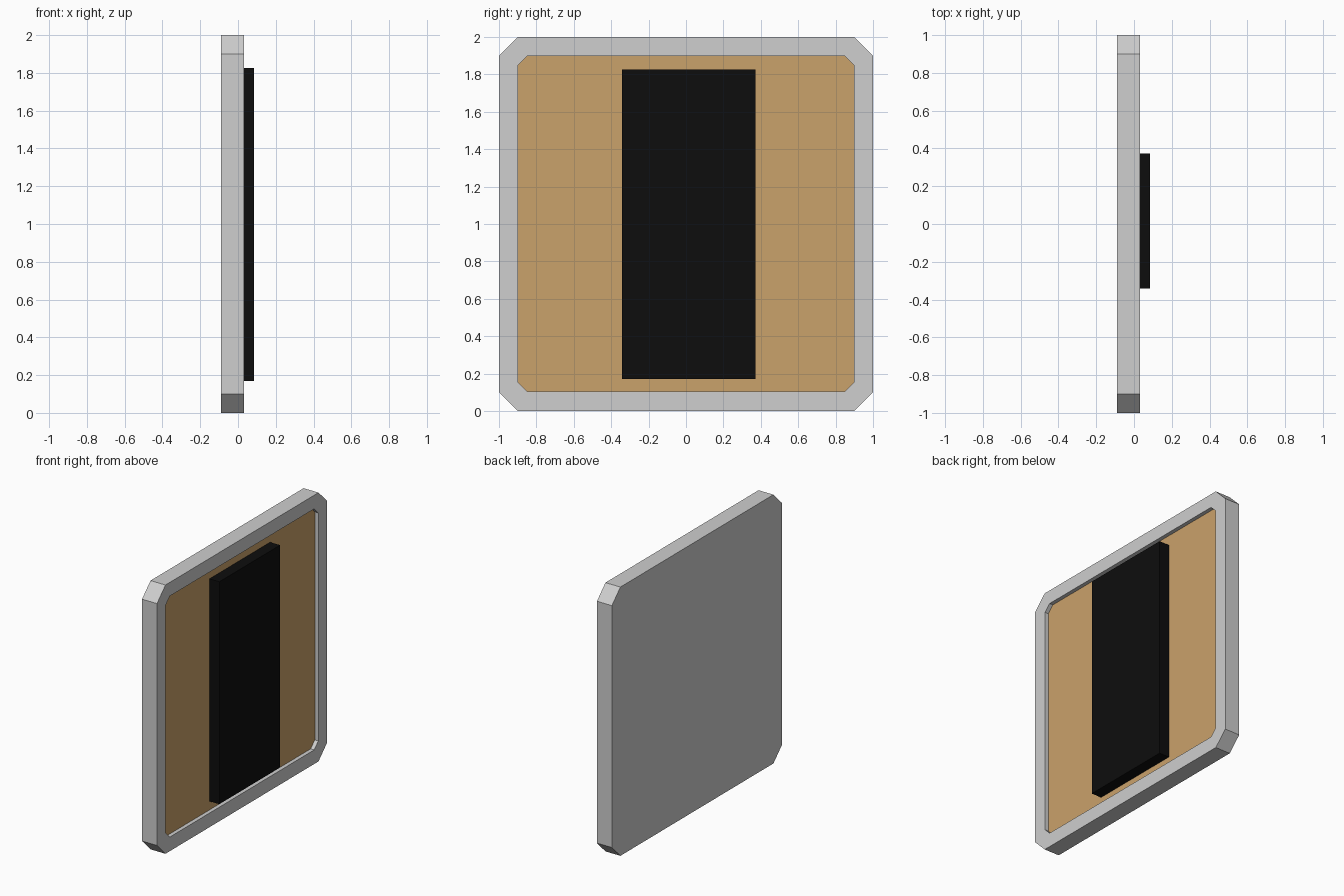
import bpy, bmesh

if "Cube" in bpy.data.objects:
    bpy.data.objects.remove(bpy.data.objects["Cube"])

X_BACK, X_RIM, X_BOARD, X_PANEL = -0.09, 0.033, 0.004, 0.086


def material(name, rgb):
    m = bpy.data.materials.new(name)
    m.diffuse_color = (*rgb, 1)
    m.use_nodes = True
    m.node_tree.nodes["Principled BSDF"].inputs["Base Color"].default_value = m.diffuse_color
    return m


grey = material("light grey", (0.62, 0.62, 0.62))
tan = material("tan", (0.59, 0.36, 0.145))
black = material("black", (0.004, 0.004, 0.004))


def octagon(y0, y1, z0, z1, c):
    """Rectangle in the YZ plane with cut corners, anticlockwise from +x."""
    return [(y0 + c, z0), (y1 - c, z0), (y1, z0 + c), (y1, z1 - c),
            (y1 - c, z1), (y0 + c, z1), (y0, z1 - c), (y0, z0 + c)]


def finish(bm, name, mats):
    bmesh.ops.recalc_face_normals(bm, faces=bm.faces)
    me = bpy.data.meshes.new(name)
    bm.to_mesh(me)
    bm.free()
    for m in mats:
        me.materials.append(m)
    ob = bpy.data.objects.new(name, me)
    bpy.context.collection.objects.link(ob)
    return ob


# Tray: closed back, raised rim, recessed board face
bm = bmesh.new()
outer = octagon(-1, 1, 0, 2, 0.1)
inner = octagon(-0.897, 0.897, 0.105, 1.898, 0.048)
rings = [[bm.verts.new((x, y, z)) for y, z in pts] for x, pts in
         ((X_BACK, outer), (X_RIM, outer), (X_RIM, inner), (X_BOARD, inner))]
for a, b in zip(rings, rings[1:]):
    for i in range(8):
        j = (i + 1) % 8
        bm.faces.new((a[i], a[j], b[j], b[i]))
bm.faces.new(rings[0][::-1])
bm.faces.new(rings[-1]).material_index = 1
finish(bm, "framed_board", [grey, tan])

# Raised black panel standing on the board
bm = bmesh.new()
bmesh.ops.create_cube(bm, size=1)
for v in bm.verts:
    v.co.x = X_PANEL if v.co.x > 0 else X_BOARD
    v.co.y = 0.372 if v.co.y > 0 else -0.342
    v.co.z = 1.825 if v.co.z > 0 else 0.17
finish(bm, "raised_panel", [black])
